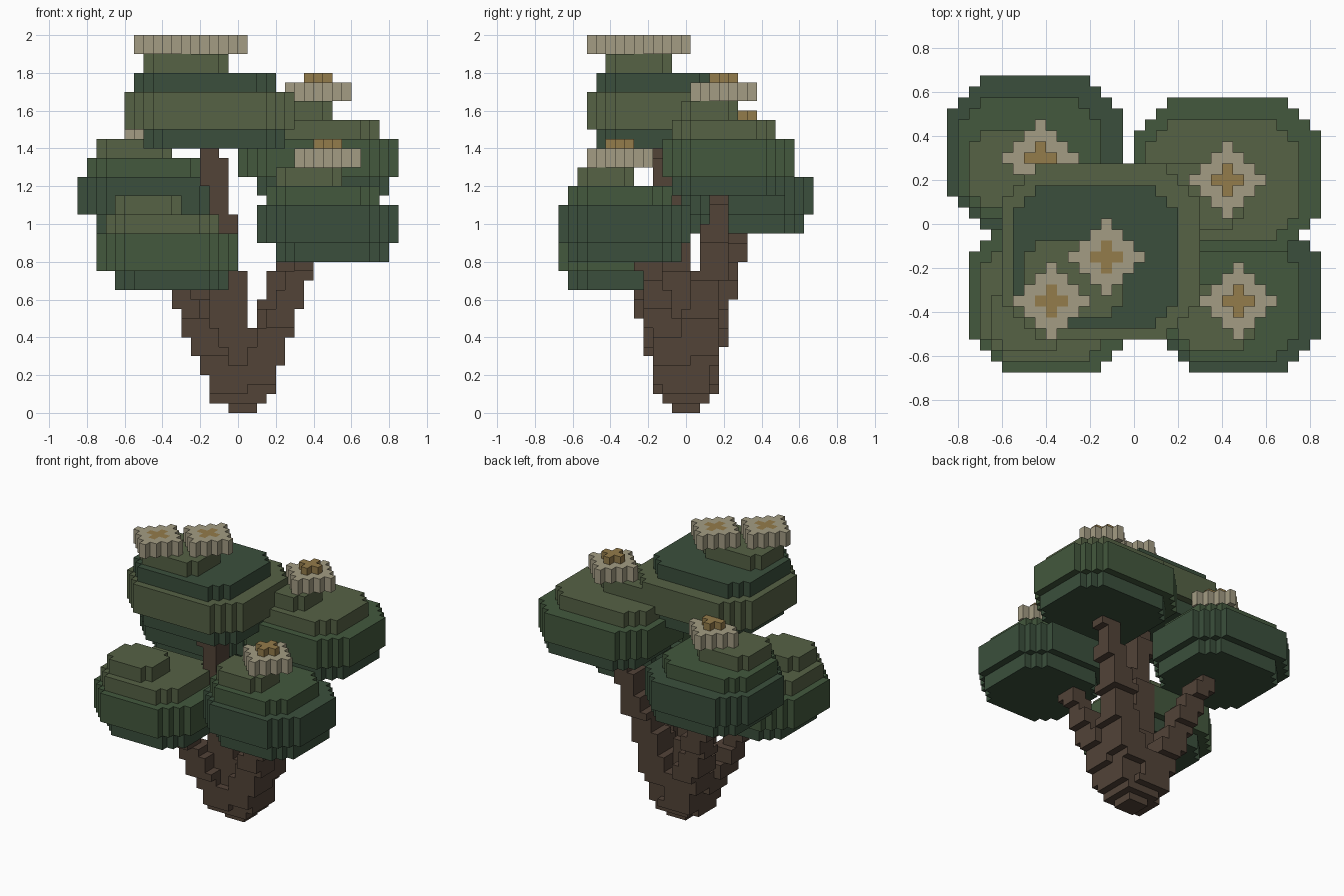
import bpy, bmesh
from mathutils import Vector

if "Cube" in bpy.data.objects:
    bpy.data.objects.remove(bpy.data.objects["Cube"])

S = 0.05  # voxel size


def material(name, rgb):
    m = bpy.data.materials.new(name)
    m.diffuse_color = (*rgb, 1)
    m.use_nodes = True
    m.node_tree.nodes["Principled BSDF"].inputs["Base Color"].default_value = m.diffuse_color
    return m


MATS = {
    "olive": material("olive_leaf", (0.092, 0.122, 0.060)),
    "mid": material("mid_leaf", (0.056, 0.098, 0.047)),
    "dark": material("dark_leaf", (0.043, 0.078, 0.045)),
    "bark": material("bark", (0.084, 0.056, 0.039)),
    "petal": material("petal", (0.370, 0.335, 0.230)),
    "gold": material("flower_centre", (0.295, 0.200, 0.070)),
}
SIDES = {
    (1, 0, 0): [(1, 0, 0), (1, 1, 0), (1, 1, 1), (1, 0, 1)],
    (-1, 0, 0): [(0, 0, 0), (0, 0, 1), (0, 1, 1), (0, 1, 0)],
    (0, 1, 0): [(0, 1, 0), (0, 1, 1), (1, 1, 1), (1, 1, 0)],
    (0, -1, 0): [(0, 0, 0), (1, 0, 0), (1, 0, 1), (0, 0, 1)],
    (0, 0, 1): [(0, 0, 1), (1, 0, 1), (1, 1, 1), (0, 1, 1)],
    (0, 0, -1): [(0, 0, 0), (0, 1, 0), (1, 1, 0), (1, 0, 0)],
}


def voxel_object(name, cells):
    """Skin a {cell: colour} dictionary, keeping only exposed faces."""
    colours = sorted(set(cells.values()))
    bm, verts = bmesh.new(), {}
    for cell, colour in cells.items():
        for step, corners in SIDES.items():
            if tuple(a + b for a, b in zip(cell, step)) in cells:
                continue
            loop = []
            for c in corners:
                p = tuple(a + b for a, b in zip(cell, c))
                if p not in verts:
                    verts[p] = bm.verts.new((p[0] * S, p[1] * S - S / 2, p[2] * S))
                loop.append(verts[p])
            bm.faces.new(loop).material_index = colours.index(colour)
    bmesh.ops.dissolve_limit(bm, angle_limit=0.01, verts=bm.verts[:],
                             edges=bm.edges[:], delimit={'MATERIAL'})
    me = bpy.data.meshes.new(name)
    bm.to_mesh(me)
    bm.free()
    for c in colours:
        me.materials.append(MATS[c])
    bpy.context.collection.objects.link(bpy.data.objects.new(name, me))


def leaf_clump(name, layers):
    """Stack of corner-stepped slabs: colour, corner steps, z0, z1, x0, x1, y0, y1."""
    cells = {}
    for colour, cut, z0, z1, x0, x1, y0, y1 in layers:
        i0, i1, k0, k1 = (round(v / S) for v in (x0, x1, z0, z1))
        j0, j1 = (round((v + S / 2) / S) for v in (y0, y1))
        for i in range(i0, i1):
            for j in range(j0, j1):
                if min(i - i0, i1 - 1 - i) + min(j - j0, j1 - 1 - j) >= cut:
                    for k in range(k0, k1):
                        cells[i, j, k] = colour
    voxel_object(name, cells)


def flower(name, x, y, z, raised=True):
    """Diamond of petals with a plus-shaped centre."""
    ci, cj, k = round((x - S / 2) / S), round(y / S), round(z / S)
    cells = {}
    for i in range(-3, 4):
        for j in range(-3, 4):
            d = abs(i) + abs(j)
            if d <= 3:
                cells[ci + i, cj + j, k] = cells[ci + i, cj + j, k + 1] = "petal"
            if d <= 1:
                cells[ci + i, cj + j, k + (2 if raised else 1)] = "gold"
    voxel_object(name, cells)


# Trunk: five tapering branches fanning out from one foot
trunk = {}
foot = Vector((0.025, 0, 0))
for tip in [(-0.35, -0.25, 0.70), (0.38, -0.22, 0.85), (0.40, 0.20, 1.20),
            (-0.38, 0.29, 1.00), (-0.14, -0.12, 1.45)]:
    steps = round(tip[2] / S)
    for k in range(steps):
        t = (k + 0.5) / steps
        p = foot.lerp(Vector(tip), t)
        r = 0.125 - 0.075 * t if k else 0.07
        if not k:
            p = foot
        for i in range(-12, 13):
            for j in range(-12, 13):
                if max(abs((i + 0.5) * S - p.x), abs(j * S - p.y)) < r:
                    trunk[i, j, k] = "bark"
voxel_object("trunk", trunk)

# Foliage
leaf_clump("top_foliage", [
    ("dark", 2, 1.4, 1.5, -0.50, 0.25, -0.475, 0.225),
    ("olive", 3, 1.5, 1.7, -0.60, 0.30, -0.525, 0.275),
    ("dark", 2, 1.7, 1.8, -0.55, 0.20, -0.475, 0.175),
    ("olive", 1, 1.8, 1.9, -0.50, -0.05, -0.425, -0.075)])
leaf_clump("back_right_foliage", [
    ("dark", 2, 1.15, 1.25, 0.10, 0.80, -0.075, 0.525),
    ("mid", 3, 1.25, 1.45, 0.00, 0.85, -0.125, 0.575),
    ("olive", 2, 1.45, 1.55, 0.05, 0.75, -0.075, 0.475),
    ("olive", 1, 1.55, 1.65, 0.10, 0.50, -0.025, 0.275)])
leaf_clump("front_right_foliage", [
    ("dark", 2, 0.8, 0.9, 0.20, 0.80, -0.625, -0.025),
    ("dark", 3, 0.9, 1.1, 0.10, 0.85, -0.675, 0.025),
    ("mid", 2, 1.1, 1.2, 0.15, 0.75, -0.625, -0.075),
    ("olive", 1, 1.2, 1.3, 0.20, 0.55, -0.575, -0.275)])
leaf_clump("front_left_foliage", [
    ("dark", 2, 0.65, 0.75, -0.65, -0.05, -0.625, -0.025),
    ("mid", 3, 0.75, 0.95, -0.75, 0.00, -0.675, 0.025),
    ("olive", 2, 0.95, 1.05, -0.70, -0.10, -0.625, -0.075),
    ("olive", 1, 1.05, 1.15, -0.65, -0.30, -0.575, -0.275)])
leaf_clump("back_left_foliage", [
    ("dark", 2, 0.95, 1.05, -0.75, -0.10, 0.025, 0.625),
    ("dark", 3, 1.05, 1.25, -0.85, -0.05, -0.025, 0.675),
    ("mid", 2, 1.25, 1.35, -0.80, -0.15, 0.025, 0.575),
    ("olive", 1, 1.35, 1.45, -0.75, -0.35, 0.075, 0.425)])

# Flowers
flower("top_flower", -0.125, -0.15, 1.9, raised=False)
flower("top_front_flower", -0.375, -0.35, 1.9, raised=False)
flower("back_right_flower", 0.425, 0.20, 1.65)
flower("front_right_flower", 0.475, -0.35, 1.30)
flower("back_left_flower", -0.425, 0.30, 1.45)
